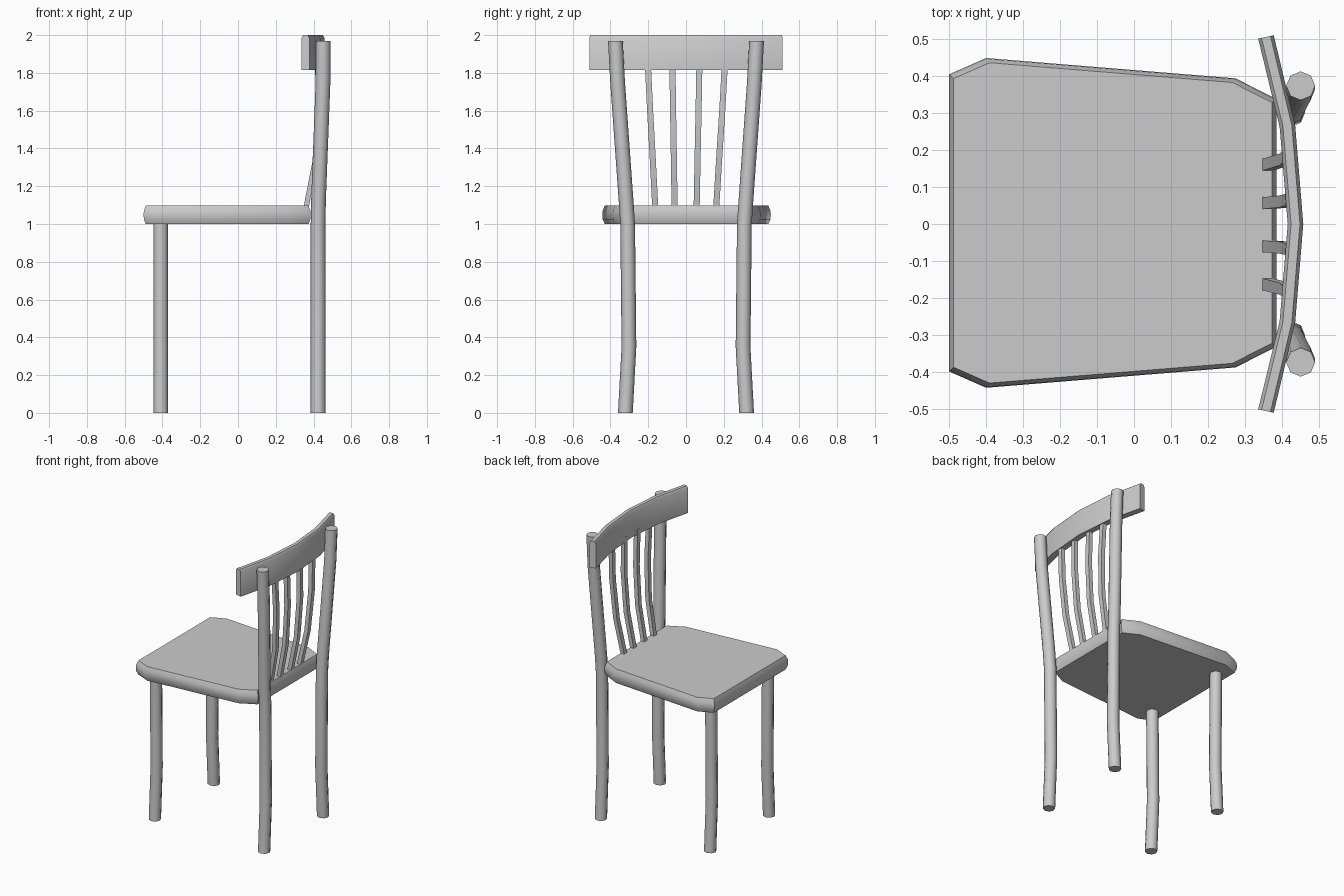
import bpy, bmesh
from math import sin, cos, pi, radians

if "Cube" in bpy.data.objects:
    bpy.data.objects.remove(bpy.data.objects["Cube"])

grey = bpy.data.materials.new("plain grey")
grey.use_nodes = True
grey.diffuse_color = (0.6, 0.6, 0.6, 1)
grey.node_tree.nodes["Principled BSDF"].inputs["Base Color"].default_value = (0.6, 0.6, 0.6, 1)


def loft(name, rings, smooth_angle=50):
    """Skin a list of equal-length point rings and cap both ends."""
    bm = bmesh.new()
    loops = [[bm.verts.new(p) for p in ring] for ring in rings]
    for a, b in zip(loops, loops[1:]):
        for i in range(len(a)):
            j = (i + 1) % len(a)
            bm.faces.new((a[i], a[j], b[j], b[i]))
    bm.faces.new(loops[0])
    bm.faces.new(loops[-1])
    bmesh.ops.recalc_face_normals(bm, faces=bm.faces)
    mesh = bpy.data.meshes.new(name)
    bm.to_mesh(mesh)
    bm.free()
    mesh.materials.append(grey)
    obj = bpy.data.objects.new(name, mesh)
    bpy.context.collection.objects.link(obj)
    bpy.ops.object.select_all(action='DESELECT')
    obj.select_set(True)
    bpy.context.view_layer.objects.active = obj
    bpy.ops.object.shade_smooth_by_angle(angle=radians(smooth_angle))
    return obj


def pole(name, path, radius=0.039):
    """Eight-sided pole along an upward path."""
    return loft(name, [[(x + radius * cos(i * pi / 4), y + radius * sin(i * pi / 4), z)
                        for i in range(8)] for x, y, z in path])


# Seat: tapered board with clipped corners and a rounded rim
half = [(-0.5, 0.402), (-0.4, 0.446), (0.275, 0.391), (0.385, 0.335)]
outline = half + [(x, -y) for x, y in reversed(half)]


def seat_ring(z, inset):
    sx, sy = 1 - inset / 0.45, 1 - inset / 0.42
    return [(-0.057 + (x + 0.057) * sx, y * sy + 0.003, z) for x, y in outline]


loft("seat", [seat_ring(1.0, 0.012), seat_ring(1.025, 0.002), seat_ring(1.05, 0),
              seat_ring(1.07, 0.002), seat_ring(1.097, 0.012)], 40)

# Legs: the rear pair runs on up as the back posts
for side, s in (("left", 1), ("right", -1)):
    foot = [(0.321, 0), (0.302, 0.35), (0.309, 1.0)]
    pole("front_leg_" + side, [(-0.409, s * y, z) for y, z in foot])
    pole("rear_leg_" + side, [(0.424, s * y, z) for y, z in foot]
         + [(0.426, s * 0.317, 1.12), (0.45, s * 0.362, 1.75), (0.451, s * 0.374, 1.97)])

# Back slats: flat bars that bend backwards and fan out
for n, (low, high) in enumerate([(-0.162, -0.202), (-0.06, -0.072), (0.056, 0.071), (0.159, 0.206)]):
    rings = []
    for x, t, z in [(0.357, 0, 1.07), (0.408, 0.33, 1.33), (0.426, 0.7, 1.6), (0.422, 1, 1.85)]:
        y = low + (high - low) * t
        rings.append([(x + dx * 0.014, y + dy * 0.016, z)
                      for dx, dy in ((-1, -1), (1, -1), (1, 1), (-1, 1))])
    loft("back_slat_%d" % (n + 1), rings, 30)

# Top rail: board bowed backwards, top edges chamfered
section = [(-0.021, 1.815), (0.021, 1.815), (0.021, 1.985), (0.012, 2.0), (-0.012, 2.0), (-0.021, 1.985)]
bow = [(0.357, -0.506), (0.415, -0.265), (0.437, 0), (0.415, 0.265), (0.357, 0.506)]
loft("top_rail", [[(x + d, y + d * 0.45 * y, z) for d, z in section] for x, y in bow], 40)
